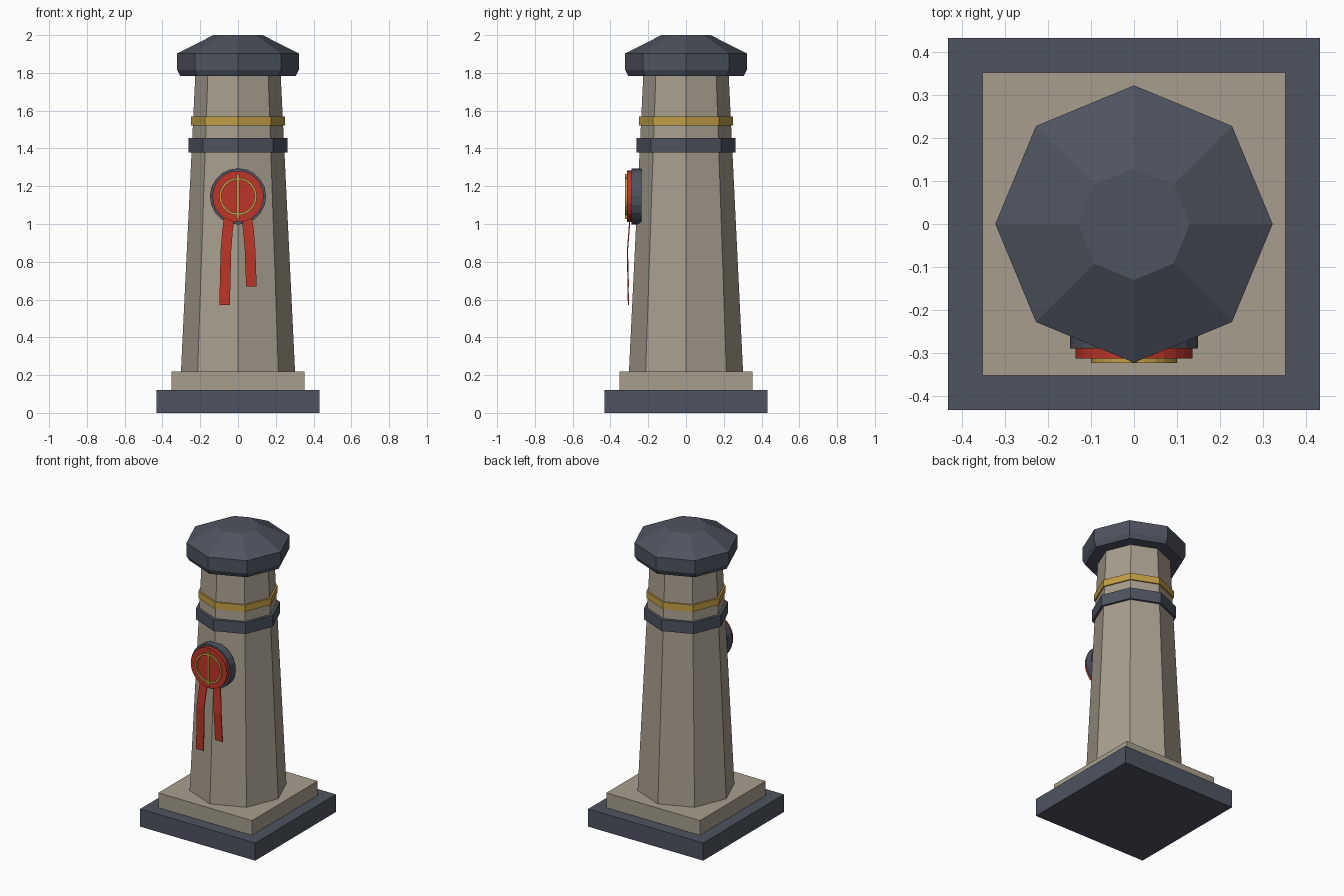
import bpy, bmesh
from math import cos, sin, tau
from mathutils import Matrix, Vector

cube = bpy.data.objects.get("Cube")
if cube:
    bpy.data.objects.remove(cube)


def material(name, rgb):
    m = bpy.data.materials.new(name)
    m.use_nodes = True
    m.diffuse_color = (*rgb, 1)
    for n in m.node_tree.nodes:
        if n.type == "BSDF_PRINCIPLED":
            n.inputs["Base Color"].default_value = (*rgb, 1)
    return m


stone = material("warm stone", (0.39, 0.345, 0.27))
slate = material("dark slate", (0.076, 0.087, 0.115))
gold = material("gold", (0.54, 0.34, 0.06))
red = material("wax red", (0.51, 0.036, 0.02))


def finish(name, bm, mat):
    bmesh.ops.recalc_face_normals(bm, faces=bm.faces)
    me = bpy.data.meshes.new(name)
    bm.to_mesh(me)
    bm.free()
    me.materials.append(mat)
    ob = bpy.data.objects.new(name, me)
    bpy.context.collection.objects.link(ob)
    return ob


def box(name, lo, hi, mat):
    bm = bmesh.new()
    lo, hi = Vector(lo), Vector(hi)
    size = Matrix.Diagonal((*(hi - lo), 1))
    bmesh.ops.create_cube(bm, size=1, matrix=Matrix.Translation((lo + hi) / 2) @ size)
    return finish(name, bm, mat)


def lathe(name, profile, mat, sides=8, hollow=False, place=None):
    """Sweep (radius, height) points around z; hollow joins the last ring to the first."""
    bm = bmesh.new()
    rings = [[bm.verts.new((r * cos(tau * i / sides), r * sin(tau * i / sides), h))
              for i in range(sides)] for r, h in profile]
    pairs = list(zip(rings, rings[1:]))
    if hollow:
        pairs.append((rings[-1], rings[0]))
    else:
        bm.faces.new(rings[0])
        bm.faces.new(rings[-1])
    for a, b in pairs:
        for i in range(sides):
            j = (i + 1) % sides
            bm.faces.new((a[i], a[j], b[j], b[i]))
    if place:
        bm.transform(place)
    return finish(name, bm, mat)


def ribbon(name, points, mat, width=0.056, thick=0.006):
    """Thin strip hanging along (x, y, z) points."""
    bm = bmesh.new()
    rows = [[bm.verts.new((x + sx * width / 2, y + sy * thick / 2, z))
             for sx, sy in ((-1, -1), (1, -1), (1, 1), (-1, 1))] for x, y, z in points]
    for a, b in zip(rows, rows[1:]):
        for i in range(4):
            j = (i + 1) % 4
            bm.faces.new((a[i], a[j], b[j], b[i]))
    bm.faces.new(rows[0])
    bm.faces.new(rows[-1])
    return finish(name, bm, mat)


# Square base
box("base_slab", (-0.432, -0.432, 0), (0.432, 0.432, 0.12), slate)
box("plinth", (-0.352, -0.352, 0.12), (0.352, 0.352, 0.22), stone)

# Octagonal shaft, bands and cap
lathe("shaft", [(0.302, 0.22), (0.226, 1.79)], stone)
lathe("slate_band", [(0.262, 1.378), (0.262, 1.455)], slate)
lathe("gold_band", [(0.248, 1.522), (0.248, 1.568)], gold)
lathe("cap", [(0.305, 1.783), (0.322, 1.815), (0.322, 1.903), (0.13, 2.0)], slate)

# Seal on the front, its axis pointing along -y
SEAL_Z = 1.146
front = Matrix.Translation((0, 0, SEAL_Z)) @ Matrix.Rotation(tau / 4, 4, "X")
lathe("seal_backing", [(0.149, 0.235), (0.149, 0.289)], slate, 20, place=front)
lathe("seal_wax", [(0.136, 0.285), (0.136, 0.313)], red, 24, place=front)
lathe("seal_ring", [(0.1, 0.31), (0.1, 0.323), (0.088, 0.323), (0.088, 0.31)],
      gold, 24, hollow=True, place=front)
box("seal_bar", (-0.007, -0.322, SEAL_Z - 0.12), (0.007, -0.31, SEAL_Z + 0.12), gold)

# Ribbon tails below the seal
for name, side, end in (("right_ribbon", -1, 0.57), ("left_ribbon", 1, 0.668)):
    ribbon(name, [(side * 0.046, -0.296, 1.04), (side * 0.056, -0.302, 0.96),
                  (side * 0.064, -0.31, 0.86), (side * 0.071, -0.305, end)], red)
